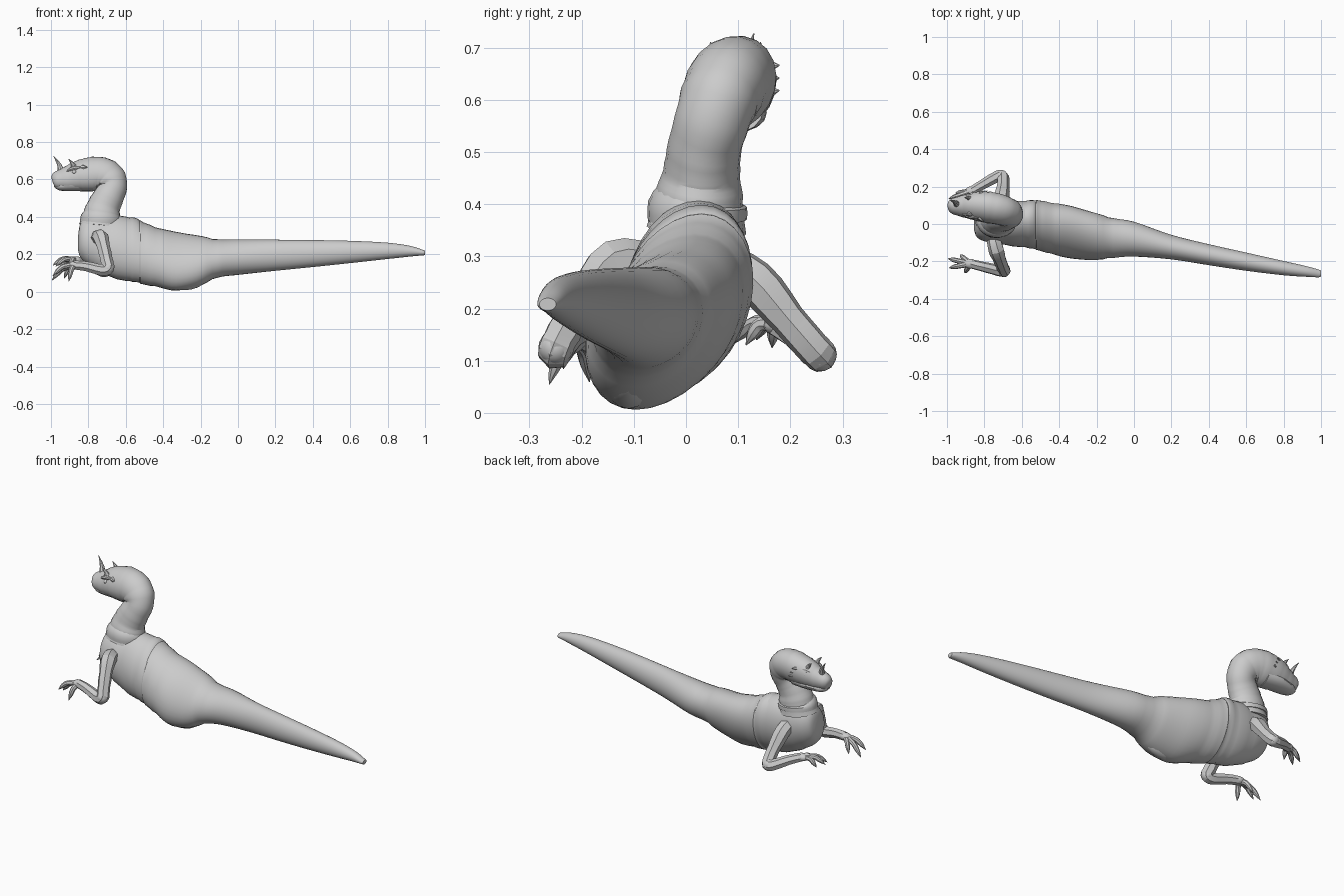
import bpy, bmesh, math, random
from mathutils import Vector
random.seed(4)


def skin(name, rings, sharp=35):
    bm = bmesh.new()
    vs = [[bm.verts.new(p) for p in r] for r in rings]
    n = len(vs[0])
    for a, b in zip(vs, vs[1:]):
        for i in range(n):
            bm.faces.new((a[i], a[(i + 1) % n], b[(i + 1) % n], b[i]))
    bm.faces.new(vs[0])
    bm.faces.new(vs[-1])
    bmesh.ops.recalc_face_normals(bm, faces=bm.faces[:])
    me = bpy.data.meshes.new(name)
    bm.to_mesh(me)
    bm.free()
    ob = bpy.data.objects.new(name, me)
    bpy.context.collection.objects.link(ob)
    smooth(ob, sharp)
    return ob


def smooth(ob, angle=35):
    bpy.ops.object.select_all(action='DESELECT')
    ob.select_set(True)
    bpy.context.view_layer.objects.active = ob
    bpy.ops.object.shade_smooth_by_angle(angle=math.radians(angle))


def ball(name, loc, radii):
    bpy.ops.mesh.primitive_uv_sphere_add(segments=16, ring_count=10, location=loc)
    ob = bpy.context.object
    ob.name = name
    ob.scale = radii
    smooth(ob)


def spline(pts, steps):
    """Catmull-Rom through tuples of any length."""
    p = [pts[0]] + list(pts) + [pts[-1]]
    out = []
    for i in range(1, len(p) - 2):
        for s in range(steps):
            t = s / steps
            out.append([0.5 * (2 * b + (c - a) * t + (2 * a - 5 * b + 4 * c - d) * t * t
                        + (3 * b - a - 3 * c + d) * t ** 3)
                        for a, b, c, d in zip(p[i - 1], p[i], p[i + 1], p[i + 2])])
    return out + [list(pts[-1])]


def tube(name, pts, sides=12, steps=4, wobble=0.0, flute=0.0, sharp=35):
    """Sweep along (x, y, z, side radius, up radius)."""
    path = spline(pts, steps)
    side = Vector((0, 1, 0))
    rings = []
    for i, (x, y, z, ra, rb) in enumerate(path):
        a, b = path[max(i - 1, 0)], path[min(i + 1, len(path) - 1)]
        tan = (Vector(b[:3]) - Vector(a[:3])).normalized()
        side = (side - tan * side.dot(tan)).normalized()
        up = tan.cross(side)
        k = 1 + random.uniform(-wobble, wobble)
        ring = []
        for j in range(sides):
            t = 2 * math.pi * j / sides
            f = k * (1 - flute * (j % 2))
            ring.append(Vector((x, y, z)) + side * math.cos(t) * ra * f + up * math.sin(t) * rb * f)
        rings.append(ring)
    return skin(name, rings, sharp)


def spike(name, a, b, r, sides=7, bend=(0, 0, 0)):
    m = [(p + q) / 2 + c for p, q, c in zip(a, b, bend)]
    tube(name, [(*a, r, r), (*m, r * .55, r * .55), (*b, .001, .001)], sides, 3)


# Trunk and tail: x, y low, y high, z low, z high, lean
trunk = [(-.855, -.03, .03, .22, .30, .1), (-.84, -.07, .07, .18, .37, .1),
         (-.79, -.095, .1, .135, .405, .1), (-.70, -.11, .115, .085, .41, .12),
         (-.60, -.12, .12, .06, .40, .15), (-.54, -.13, .125, .048, .395, .2),
         (-.51, -.135, .12, .043, .37, .2), (-.42, -.16, .105, .022, .34, .27),
         (-.33, -.175, .085, .006, .32, .33), (-.22, -.185, .055, .028, .30, .3),
         (-.11, -.18, .03, .075, .28, .15), (0, -.174, .012, .09, .28, .05),
         (.2, -.189, -.058, .112, .278, 0), (.4, -.22, -.108, .132, .276, 0),
         (.6, -.25, -.153, .153, .272, 0), (.8, -.274, -.198, .175, .262, 0),
         (.92, -.282, -.225, .188, .245, 0), (.985, -.285, -.243, .194, .225, 0),
         (1, -.281, -.249, .196, .22, 0)]
rings = []
for x, y0, y1, z0, z1, lean in spline(trunk, 4):
    k = 1 + (random.uniform(-.025, .025) if -.8 < x < -.4 or -.25 < x < -.1 else 0)
    ring = []
    for j in range(32):
        t = 2 * math.pi * j / 32
        dz = math.sin(t) * (z1 - z0) / 2 * k
        ring.append((x, (y0 + y1) / 2 + math.cos(t) * (y1 - y0) / 2 * k + lean * dz,
                     (z0 + z1) / 2 + dz))
    rings.append(ring)
skin("body_and_tail", rings, 25)

# Hip bulge under the near side
ball("hip_bulge", (-.29, -.11, .088), (.13, .058, .08))

# Neck, collar fold and head
tube("neck_and_head", [
    (-.735, .02, .35, .095, .115), (-.728, .025, .41, .085, .1), (-.715, .03, .46, .074, .088),
    (-.69, .036, .51, .07, .08), (-.668, .05, .56, .072, .076), (-.685, .065, .605, .076, .088),
    (-.73, .08, .630, .08, .092), (-.79, .09, .628, .08, .095), (-.85, .095, .62, .073, .086),
    (-.91, .095, .606, .058, .068), (-.96, .095, .599, .044, .052), (-.985, .095, .595, .03, .038),
    (-.993, .095, .593, .01, .014)], 20, 4, .02, 0, 25)
tube("collar_fold", [(-.735, .022, .37, .095, .11), (-.732, .022, .4, .095, .108),
                     (-.73, .025, .418, .08, .094)], 24, 2)

# Jaw
tube("lower_jaw", [(-.78, .09, .58, .058, .045), (-.85, .095, .575, .06, .038),
                   (-.91, .095, .568, .052, .03), (-.955, .095, .566, .038, .024),
                   (-.982, .095, .572, .012, .01)], 16, 3)

# Horns, brows, eyes and cheek frills
spike("nose_horn", (-.945, .1, .63), (-.987, .13, .727), .022, 8, (.012, 0, -.004))
for s, side in ((-1, "near"), (1, "far")):
    y = .095 + s * .04
    spike(side + "_brow_horn", (-.875, y, .66), (-.907, y + s * .008, .71), .019, 7, (.006, 0, 0))
    tube(side + "_brow_ridge", [(-.915, y, .645, .006, .006), (-.88, y + s * .012, .66, .013, .012),
                                (-.83, y + s * .02, .665, .005, .005)], 8, 3)
    ball(side + "_eye", (-.875, .095 + s * .058, .64), (.012, .012, .012))
    for i in range(3):
        spike(side + "_cheek_spine", (-.83 + i * .012, .095 + s * .06, .665 - i * .025),
              (-.805 + i * .01, .095 + s * .084, .666 - i * .024), .014, 6)

# Arms: shoulder to elbow to wrist, then clawed fingers
arms = {
    "near": ([(-.75, -.08, .29), (-.735, -.14, .29), (-.718, -.19, .232), (-.70, -.235, .155),
              (-.695, -.25, .125), (-.725, -.248, .115), (-.81, -.228, .135), (-.875, -.212, .142)],
             [(-.995, -.185, .06), (-.99, -.235, .085), (-.905, -.262, .055), (-.93, -.165, .07)]),
    "far": ([(-.72, .07, .29), (-.71, .13, .255), (-.70, .195, .18), (-.70, .243, .125),
             (-.71, .256, .112), (-.738, .25, .115), (-.81, .21, .148), (-.87, .175, .168)],
            [(-.99, .135, .14), (-.975, .095, .135), (-.955, .165, .125), (-.9, .115, .13)]),
}
radii = [.038, .042, .036, .034, .034, .031, .027, .024]
for side, (path, tips) in arms.items():
    tube(side + "_arm", [(*p, r, r) for p, r in zip(path, radii)], 14, 3, .03, .1, 20)
    ball(side + "_elbow", path[4], (.033, .033, .033))
    w = Vector(path[-1])
    for tip in tips:
        t = Vector(tip)
        k = w.lerp(t, .5) + Vector((0, 0, .022))
        c = w.lerp(t, .78) + Vector((0, 0, .014))
        tube(side + "_finger", [(*w, .017, .017), (*k, .014, .014), (*c, .012, .012),
                                (*t, .001, .001)], 8, 3)
    ball(side + "_palm", w, (.034, .026, .021))
